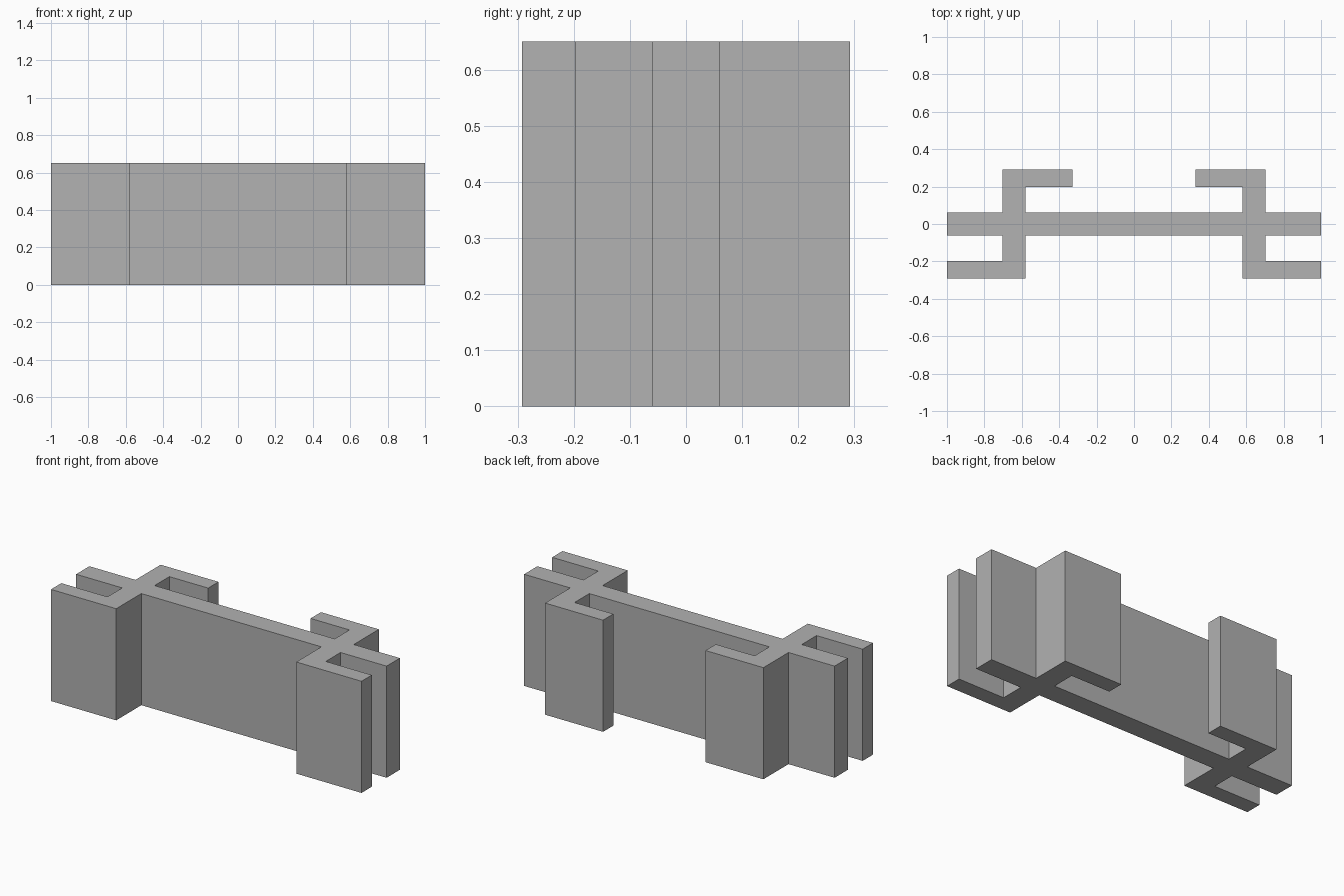
import bpy
import bmesh

cube = bpy.data.objects.get("Cube")
if cube:
    bpy.data.objects.remove(cube, do_unlink=True)

HEIGHT = 0.65
WEB = 0.061                  # half thickness of the central wall
OUT, BACK = 0.292, 0.197     # outer and inner faces of the hooked flanges
INNER, OUTER = 0.58, 0.703   # sides of the cross bar
TIP, END = 0.33, 1.0         # ends of the rear and front hooks

# One plain grey material
grey = bpy.data.materials.new("plain grey")
grey.use_nodes = True
colour = (0.445, 0.445, 0.445, 1)
grey.diffuse_color = colour
grey.node_tree.nodes["Principled BSDF"].inputs["Base Color"].default_value = colour

# Left half of the section, counterclockwise from the front of the wall
half = [
    (INNER, -WEB), (INNER, -OUT), (END, -OUT), (END, -BACK),
    (OUTER, -BACK), (OUTER, -WEB), (END, -WEB), (END, WEB),
    (OUTER, WEB), (OUTER, OUT), (TIP, OUT), (TIP, BACK),
    (INNER, BACK), (INNER, WEB),
]
outline = half + [(-x, y) for x, y in reversed(half)]

# Extrude the whole section upward
bm = bmesh.new()
base = bm.faces.new([bm.verts.new((x, y, 0)) for x, y in outline])
extruded = bmesh.ops.extrude_face_region(bm, geom=[base], use_keep_orig=True)
top = [v for v in extruded["geom"] if isinstance(v, bmesh.types.BMVert)]
bmesh.ops.translate(bm, verts=top, vec=(0, 0, HEIGHT))
bmesh.ops.recalc_face_normals(bm, faces=bm.faces)

mesh = bpy.data.meshes.new("extruded_profile")
bm.to_mesh(mesh)
bm.free()
mesh.materials.append(grey)
profile = bpy.data.objects.new("extruded_profile", mesh)
bpy.context.collection.objects.link(profile)
